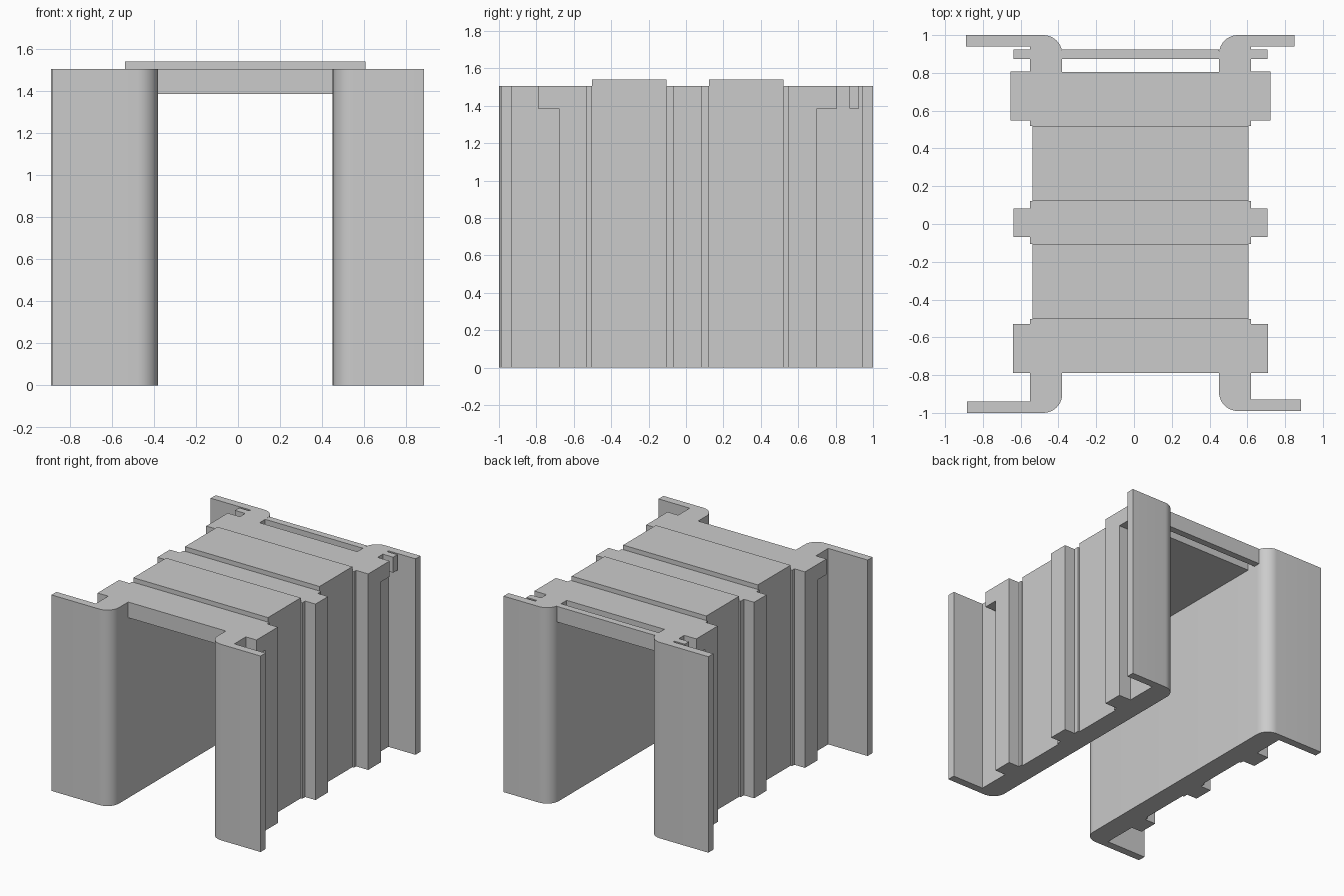
import bpy, bmesh, math

if "Cube" in bpy.data.objects:
    bpy.data.objects.remove(bpy.data.objects["Cube"])

CX = 0.035                      # centre line of the passage
INNER, OUTER, BAY = 0.415, 0.585, 0.572
Z_CEIL, Z_DECK, Z_CAP = 1.385, 1.505, 1.54
R = 0.10                        # corner radius
BAYS = [(-0.503, -0.105), (0.122, 0.52)]


def prism(name, pts, z0, z1, smooth=False):
    """Extrude a plan outline between two heights."""
    bm = bmesh.new()
    face = bm.faces.new([bm.verts.new((x, y, z0)) for x, y in pts])
    top = bmesh.ops.extrude_face_region(bm, geom=[face])
    verts = [v for v in top["geom"] if isinstance(v, bmesh.types.BMVert)]
    bmesh.ops.translate(bm, verts=verts, vec=(0, 0, z1 - z0))
    bmesh.ops.recalc_face_normals(bm, faces=bm.faces)
    mesh = bpy.data.meshes.new(name)
    bm.to_mesh(mesh)
    bm.free()
    ob = bpy.data.objects.new(name, mesh)
    bpy.context.collection.objects.link(ob)
    if smooth:
        bpy.ops.object.select_all(action='DESELECT')
        ob.select_set(True)
        bpy.context.view_layer.objects.active = ob
        bpy.ops.object.shade_smooth_by_angle(angle=math.radians(30))
    return ob


def box(name, x0, x1, y0, y1, z0, z1):
    return prism(name, [(x0, y0), (x1, y0), (x1, y1), (x0, y1)], z0, z1)


def arc(cu, cy, a0, a1, n=10):
    angles = [math.radians(a0 + (a1 - a0) * i / n) for i in range(n + 1)]
    return [(cu + R * math.cos(a), cy + R * math.sin(a)) for a in angles]


def wall(name, side, front_y, front_end, back_end):
    """Wall plan with end flanges, pilasters and recessed bays; u runs outward."""
    t = 0.06
    pts = arc(INNER + R, front_y + R, 180, 270)
    pts += [(front_end, front_y), (front_end, front_y + t), (OUTER, front_y + t)]
    steps = [(-0.68, 0.675), (-0.53, OUTER), (BAYS[0][0], BAY), (BAYS[0][1], OUTER),
             (-0.07, 0.672), (0.083, OUTER), (BAYS[1][0], BAY), (BAYS[1][1], OUTER),
             (0.547, 0.688), (0.70, OUTER)]
    u = OUTER
    for y, nxt in steps:
        pts += [(u, y), (nxt, y)]
        u = nxt
    pts += [(OUTER, 0.94), (back_end, 0.94), (back_end, 1.0)]
    pts += arc(INNER + R, 1.0 - R, 90, 180)
    prism(name, [(CX + side * a, b) for a, b in pts], 0, Z_DECK, smooth=True)


# Side walls
wall("left_wall", -1, -1.0, 0.92, 0.925)
wall("right_wall", 1, -0.99, 0.85, 0.815)

# Roof deck and the narrow rear beam between the walls
box("roof_deck", CX - INNER, CX + INNER, -0.79, 0.805, Z_CEIL, Z_DECK)
box("rear_beam", CX - INNER, CX + INNER, 0.873, 0.925, Z_CEIL, Z_DECK)

# Raised roof panels above the bays
for label, (y0, y1) in zip(("front", "rear"), BAYS):
    box(label + "_roof_panel", CX - BAY, CX + BAY, y0, y1, Z_DECK, Z_CAP)

# Beam ends that stick out of the walls under the roof line
EARS = [("front_beam_end", -0.79, -0.68, 0.675),
        ("rear_beam_end", 0.70, 0.808, 0.688),
        ("rear_strip_end", 0.873, 0.925, 0.672)]
for label, y0, y1, u in EARS:
    for side, prefix in ((-1, "left_"), (1, "right_")):
        xs = sorted((CX + side * OUTER, CX + side * u))
        box(prefix + label, xs[0], xs[1], y0, y1, Z_CEIL, Z_DECK)
